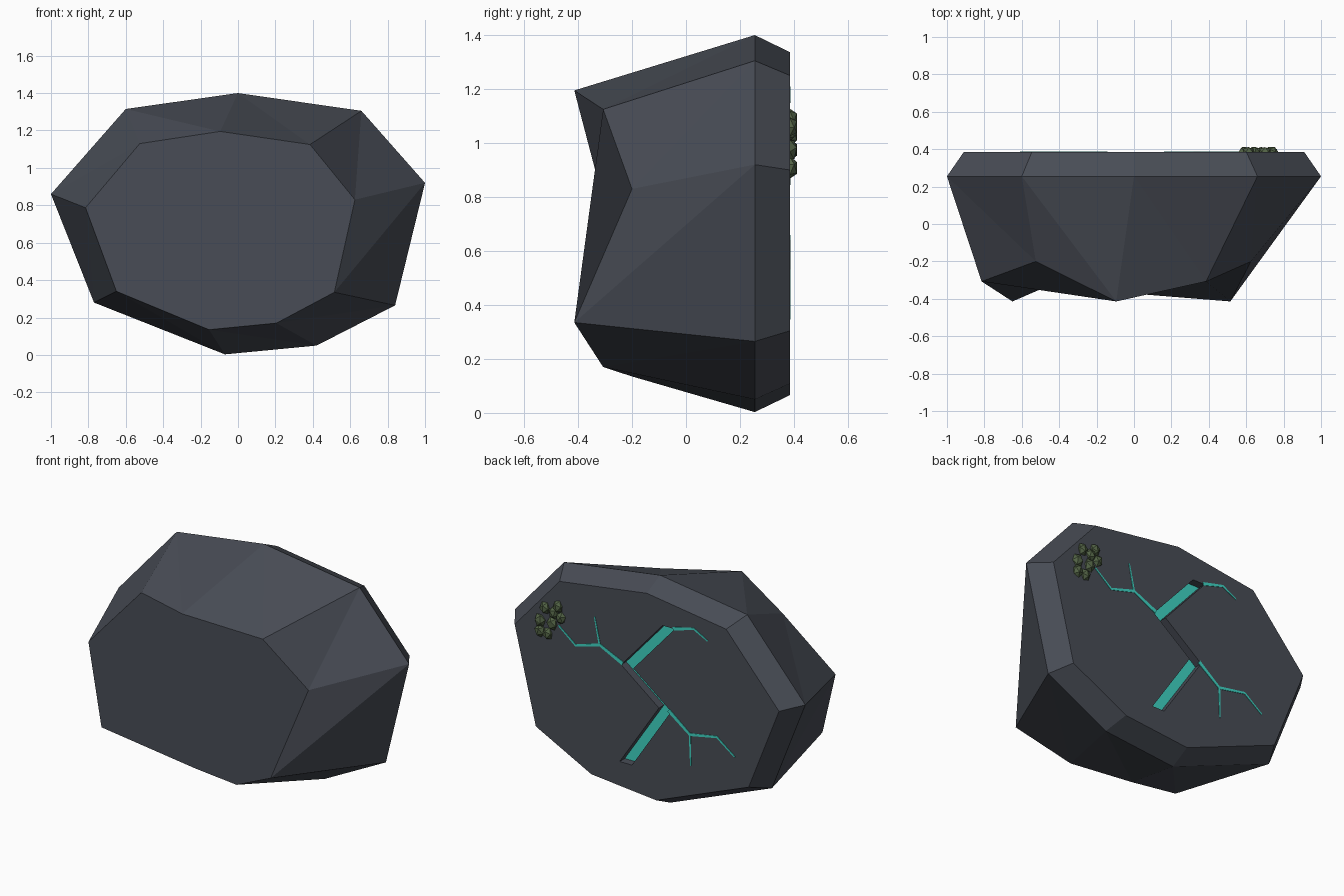
import bpy, bmesh, math, random
from mathutils import Vector

if "Cube" in bpy.data.objects:
    bpy.data.objects.remove(bpy.data.objects["Cube"])

random.seed(4)


def material(name, rgb):
    m = bpy.data.materials.new(name)
    m.diffuse_color = (*rgb, 1)
    m.use_nodes = True
    m.node_tree.nodes["Principled BSDF"].inputs["Base Color"].default_value = m.diffuse_color
    return m


ROCK = material("slate rock", (0.065, 0.073, 0.092))
GLOW = material("teal glow", (0.05, 0.66, 0.55))
MOSS = material("moss green", (0.085, 0.125, 0.06))


def finish(bm, name, mats):
    me = bpy.data.meshes.new(name)
    bm.to_mesh(me)
    bm.free()
    for m in mats:
        me.materials.append(m)
    ob = bpy.data.objects.new(name, me)
    bpy.context.collection.objects.link(ob)
    return ob


def ring(bm, pts, y):
    """Ring of vertices from (x, z) points at depth y (number or function of index)."""
    return [bm.verts.new((x, y(i) if callable(y) else y, z)) for i, (x, z) in enumerate(pts)]


def edge_loop(bm, vs):
    return [bm.edges.get((a, b)) or bm.edges.new((a, b)) for a, b in zip(vs, vs[1:] + vs[:1])]


BACK = 0.385      # plane of the carved face
DEPTH = 0.05      # groove depth

# Boulder: faceted rim, uneven front ring, scaled back ring
RIM = [(1, .92), (.66, 1.305), (0, 1.4), (-.6, 1.315), (-1, .86),
       (-.77, .28), (-.07, .003), (.42, .05), (.84, .265)]
FRONT = [(.625, .83), (.385, 1.125), (-.095, 1.195), (-.525, 1.13), (-.815, .787),
         (-.65, .34), (-.155, .135), (.205, .17), (.515, .335)]
# Zigzag rune centreline carved in the back
RUNE = [(-.15, 1.165), (.135, .845), (-.125, .645), (.145, .24)]

bm = bmesh.new()
n = len(RIM)
front = ring(bm, FRONT, lambda i: -.2 - .107 * (i % 3))
rim = ring(bm, RIM, .255)
back = ring(bm, [(x * .91, .7 + (z - .7) * .91) for x, z in RIM], BACK)
bm.faces.new(front[3:] + front[:3])
for i in range(n):
    j = (i + 1) % n
    bm.faces.new((front[i], rim[i], rim[j]))
    bm.faces.new((front[j], front[i], rim[j]))
    bm.faces.new((rim[j], rim[i], back[i], back[j]))

# Groove: opening, walls and glowing floor
outline = [(x + .042, z) for x, z in RUNE] + [(x - .042, z) for x, z in reversed(RUNE)]
mouth = ring(bm, outline, BACK)
floor = ring(bm, outline, BACK - DEPTH)
for i in range(len(mouth)):
    j = (i + 1) % len(mouth)
    bm.faces.new((mouth[i], mouth[j], floor[j], floor[i]))
floor_face = bm.faces.new(floor)
floor_face.material_index = 1
bmesh.ops.triangle_fill(bm, use_beauty=True, normal=(0, 1, 0),
                        edges=edge_loop(bm, back) + edge_loop(bm, mouth))
bmesh.ops.recalc_face_normals(bm, faces=bm.faces[:])
finish(bm, "boulder", [ROCK, GLOW])


# Glowing cracks: thin tapering plates on the back face
def crack(name, pts, w0, w1):
    bm = bmesh.new()
    p = [Vector(q) for q in pts]
    left, right = [], []
    for i, q in enumerate(p):
        d = (p[min(i + 1, len(p) - 1)] - p[max(i - 1, 0)]).normalized()
        w = (w0 + (w1 - w0) * i / (len(p) - 1)) / 2
        side = Vector((-d.y, d.x)) * w
        left.append(q + side)
        right.append(q - side)
    rows = [[ring(bm, s, y) for s in (left, right)] for y in (BACK - .002, BACK + .003)]
    (a, b), (c, e) = rows
    for i in range(len(p) - 1):
        for u, v in ((a, b), (c, e), (a, c), (b, e)):
            bm.faces.new((u[i], u[i + 1], v[i + 1], v[i]))
    for k in (0, -1):
        bm.faces.new((a[k], b[k], e[k], c[k]))
    bmesh.ops.recalc_face_normals(bm, faces=bm.faces[:])
    finish(bm, name, [GLOW])


crack("right_crack", [(.165, .855), (.324, .93), (.49, .883), (.607, .976)], .024, .009)
crack("right_crack_branch", [(.324, .93), (.359, 1.096)], .013, .007)
crack("left_crack", [(-.15, .65), (-.297, .538), (-.483, .572), (-.607, .48)], .024, .009)
crack("left_crack_branch", [(-.297, .538), (-.303, .346)], .013, .007)
crack("upper_crack", [(-.18, 1.165), (-.324, 1.203), (-.42, 1.152)], .02, .008)

# Moss clump: small faceted tufts half sunk in the back face
TUFTS = [(.61, 1.09), (.70, 1.06), (.59, 1.025), (.735, .975),
         (.65, .975), (.735, .91), (.68, .905), (.64, 1.045)]
bm = bmesh.new()
for x, z in TUFTS:
    vs = bmesh.ops.create_icosphere(bm, subdivisions=1, radius=1)["verts"]
    r = random.uniform(.9, 1.05)
    turn = random.uniform(0, math.pi)
    for v in vs:
        a, b, c = v.co
        a, c = (a * math.cos(turn) - c * math.sin(turn), a * math.sin(turn) + c * math.cos(turn))
        v.co = (x + a * .036 * r, BACK + max(b, -.2) * .03, z + c * .042 * r)
finish(bm, "moss", [MOSS])
